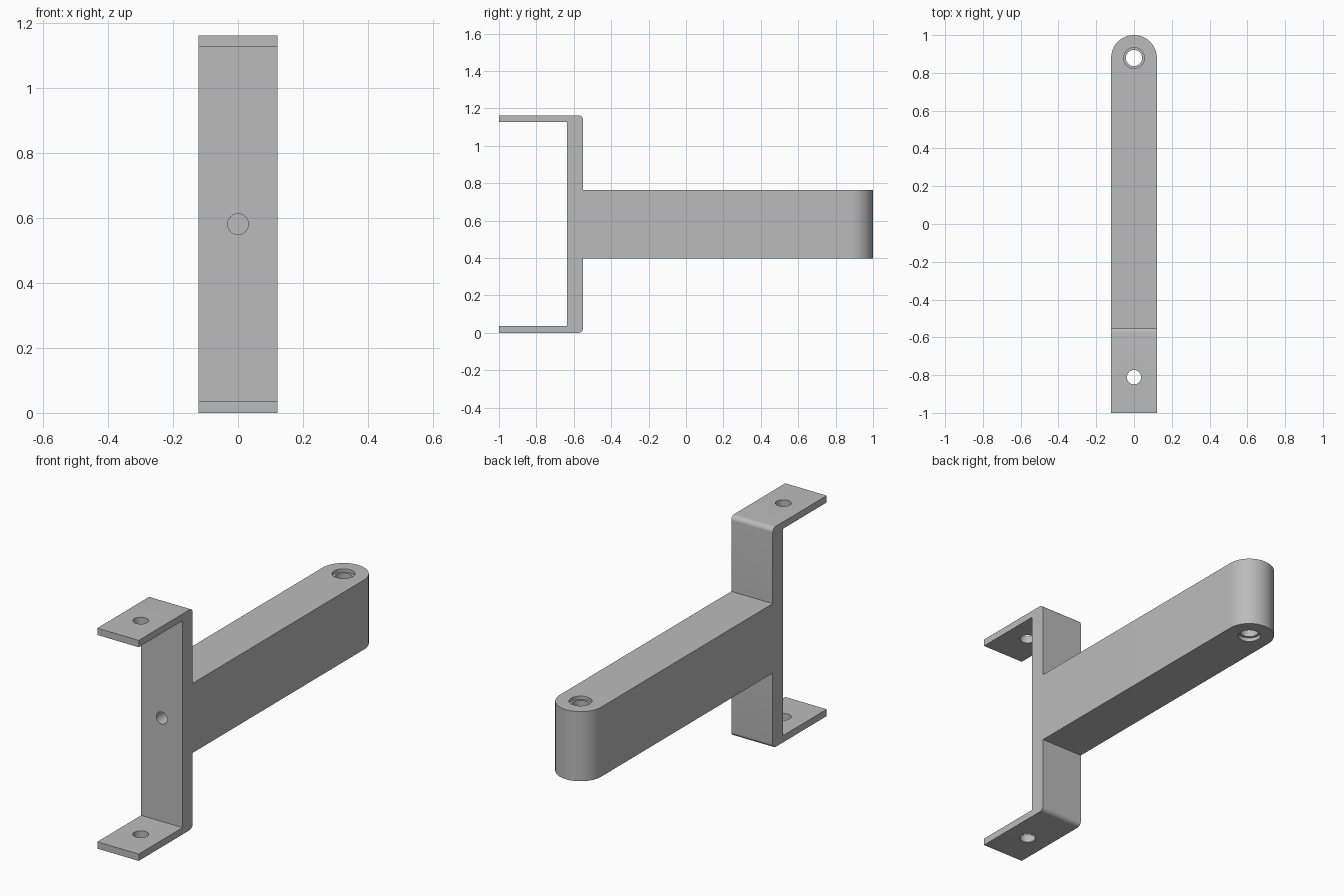
import bpy, bmesh, math
from mathutils import Matrix, Vector

if "Cube" in bpy.data.objects:
    bpy.data.objects.remove(bpy.data.objects["Cube"], do_unlink=True)

HALF_W = 0.121              # half width of the whole bracket
HEIGHT = 1.163
PLATE = 0.036               # flange thickness
WEB_FRONT, WEB_BACK = -0.635, -0.55
ARM_LOW, ARM_HIGH = 0.398, 0.768
END_Y = 1 - HALF_W          # centre of the rounded arm end
MID_Z = HEIGHT / 2

grey = bpy.data.materials.new("plain grey")
grey.use_nodes = True
colour = (0.5, 0.5, 0.5, 1)
grey.diffuse_color = colour
grey.node_tree.nodes["Principled BSDF"].inputs["Base Color"].default_value = colour


def arc(cx, cy, r, start, end, steps):
    angles = [math.radians(start + (end - start) * i / steps) for i in range(steps + 1)]
    return [(cx + r * math.cos(a), cy + r * math.sin(a)) for a in angles]


def finish(bm, name):
    bmesh.ops.recalc_face_normals(bm, faces=bm.faces)
    mesh = bpy.data.meshes.new(name)
    bm.to_mesh(mesh)
    bm.free()
    mesh.materials.append(grey)
    obj = bpy.data.objects.new(name, mesh)
    bpy.context.collection.objects.link(obj)
    return obj


def extrude(name, points, direction):
    bm = bmesh.new()
    face = bm.faces.new([bm.verts.new(p) for p in points])
    new = bmesh.ops.extrude_face_region(bm, geom=[face])["geom"]
    verts = [v for v in new if isinstance(v, bmesh.types.BMVert)]
    bmesh.ops.translate(bm, verts=verts, vec=Vector(direction))
    return finish(bm, name)


def cylinder(name, centre, radius, length, along_y=False):
    bm = bmesh.new()
    turn = Matrix.Rotation(math.pi / 2, 4, "X") if along_y else Matrix()
    bmesh.ops.create_cone(bm, cap_ends=True, segments=48, radius1=radius, radius2=radius,
                          depth=length, matrix=Matrix.Translation(centre) @ turn)
    return finish(bm, name)


def boolean(target, cutter, operation):
    mod = target.modifiers.new(cutter.name, "BOOLEAN")
    mod.operation, mod.solver, mod.object = operation, "EXACT", cutter
    bpy.context.view_layer.objects.active = target
    bpy.ops.object.modifier_apply(modifier=mod.name)
    bpy.data.objects.remove(cutter, do_unlink=True)


# Side outline: upper half mirrored from the lower half
r = 0.025
lower = [(WEB_FRONT, PLATE), (-1, PLATE), (-1, 0)]
lower += arc(WEB_BACK - r, r, r, -90, 0, 8)
lower += [(WEB_BACK, ARM_LOW), (1.1, ARM_LOW)]
upper = [(y, HEIGHT - z) for y, z in reversed(lower)]
bracket = extrude("bracket", [(-HALF_W, y, z) for y, z in lower + upper], (2 * HALF_W, 0, 0))

# Rounded arm end
plan = [(-0.2, END_Y), (-0.2, -1.1), (0.2, -1.1), (0.2, END_Y)]
plan += arc(0, END_Y, HALF_W, 0, 180, 48)
rounding = extrude("end_rounding", [(x, y, -0.1) for x, y in plan], (0, 0, HEIGHT + 0.2))
boolean(bracket, rounding, "INTERSECT")

# Pivot hole with a shallow counterbore at each end
boolean(bracket, cylinder("pivot_hole", (0, END_Y, MID_Z), 0.043, 1), "DIFFERENCE")
for z in (ARM_LOW, ARM_HIGH):
    boolean(bracket, cylinder("counterbore", (0, END_Y, z), 0.055, 0.04), "DIFFERENCE")

# Screw holes through both flanges, and a blind hole in the web
boolean(bracket, cylinder("flange_holes", (0, -0.811, MID_Z), 0.038, 2), "DIFFERENCE")
boolean(bracket, cylinder("web_hole", (0, WEB_FRONT, MID_Z), 0.032, 0.4, True), "DIFFERENCE")

# Smooth rounded walls, sharp edges kept
bpy.ops.object.select_all(action="DESELECT")
bracket.select_set(True)
bpy.context.view_layer.objects.active = bracket
bpy.ops.object.shade_smooth_by_angle(angle=math.radians(30))
